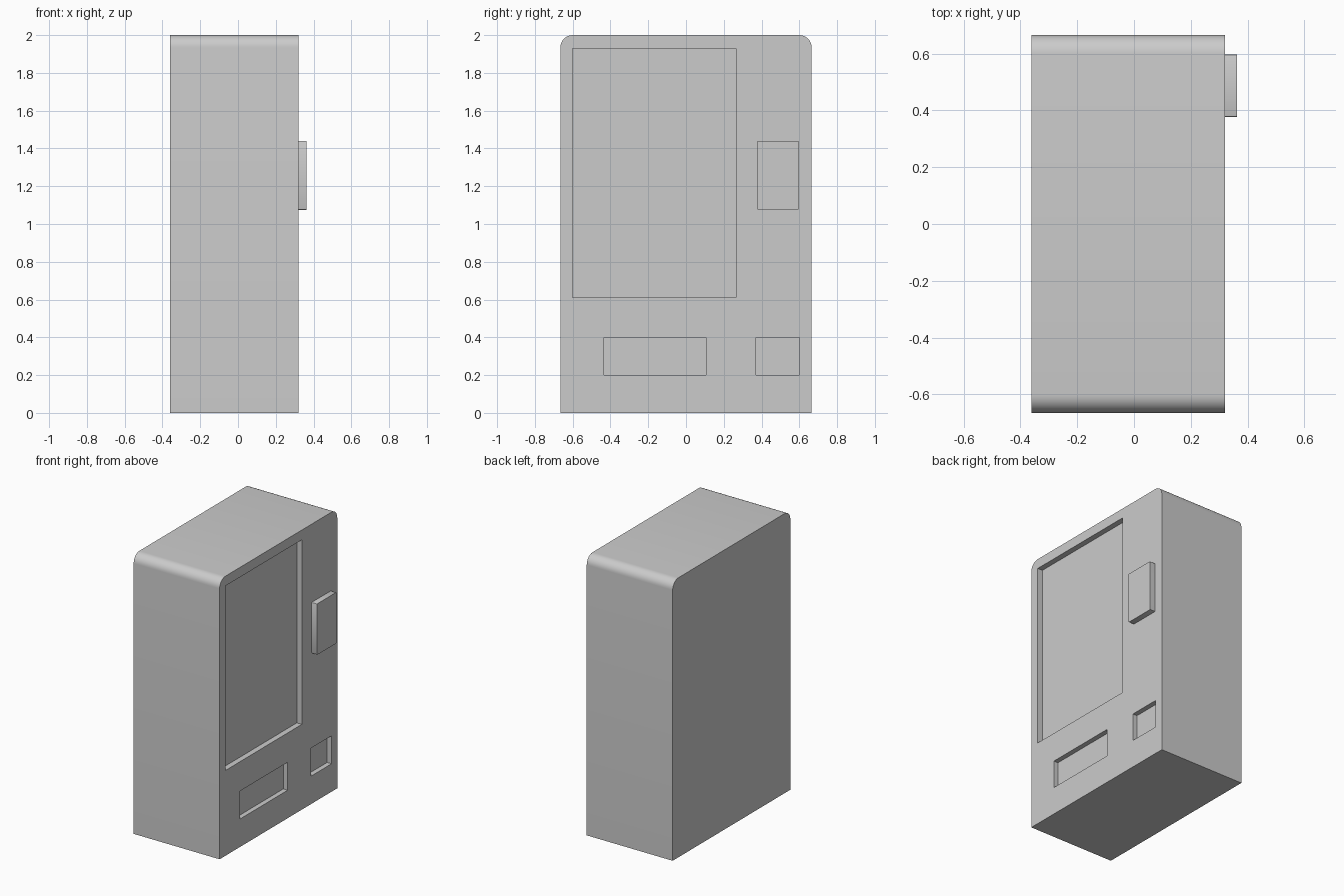
import bpy, bmesh
from math import sin, cos, pi

if "Cube" in bpy.data.objects:
    bpy.data.objects.remove(bpy.data.objects["Cube"])

FRONT, BACK = 0.32, -0.36      # machine faces +x
HALF_W, HEIGHT, R, SEG = 0.665, 2.0, 0.065, 8


def prism(name, profile, x0, x1):
    """Extrude a (y, z) profile from x0 to x1."""
    bm = bmesh.new()
    face = bm.faces.new([bm.verts.new((x0, y, z)) for y, z in profile])
    ext = bmesh.ops.extrude_face_region(bm, geom=[face])["geom"]
    verts = [v for v in ext if isinstance(v, bmesh.types.BMVert)]
    bmesh.ops.translate(bm, verts=verts, vec=(x1 - x0, 0, 0))
    bmesh.ops.recalc_face_normals(bm, faces=bm.faces)
    mesh = bpy.data.meshes.new(name)
    bm.to_mesh(mesh)
    bm.free()
    obj = bpy.data.objects.new(name, mesh)
    bpy.context.collection.objects.link(obj)
    return obj


def rect(y0, y1, z0, z1):
    return [(y0, z0), (y1, z0), (y1, z1), (y0, z1)]


def rounded(y0, y1, z0, z1, r, seg, corners):
    """Rectangle with the chosen corners rounded (0 = bottom left, anticlockwise)."""
    pts = []
    for i, (y, z) in enumerate(rect(y0, y1, z0, z1)):
        if i not in corners:
            pts.append((y, z))
            continue
        cy = y + r if i in (0, 3) else y - r
        cz = z + r if i < 2 else z - r
        start = pi + i * pi / 2
        pts += [(cy + r * cos(start + k * pi / 2 / seg),
                 cz + r * sin(start + k * pi / 2 / seg)) for k in range(seg + 1)]
    return pts


# Cabinet with rounded upper side edges
cabinet = prism("cabinet", rounded(-HALF_W, HALF_W, 0, HEIGHT, R, SEG, (2, 3)), BACK, FRONT)

# Recesses in the front: display window, delivery slot, change tray
recesses = [
    ("window_cutter", (-0.60, 0.265, 0.61, 1.93), 0.04),
    ("delivery_slot_cutter", (-0.435, 0.105, 0.20, 0.40), 0.035),
    ("change_tray_cutter", (0.37, 0.60, 0.20, 0.40), 0.035),
]
for name, box, depth in recesses:
    cutter = prism(name, rect(*box), FRONT - depth, FRONT + 0.1)
    cutter.hide_render = True
    cutter.hide_set(True)
    cutter.display_type = 'WIRE'
    mod = cabinet.modifiers.new(name, 'BOOLEAN')
    mod.operation = 'DIFFERENCE'
    mod.solver = 'EXACT'
    mod.object = cutter

# Raised payment panel with slightly eased corners
panel = prism("payment_panel", rounded(0.376, 0.596, 1.075, 1.44, 0.006, 2, (0, 1, 2, 3)),
              FRONT - 0.005, FRONT + 0.042)

# Smooth the rounded edges, keep the rest crisp
for obj in (cabinet, panel):
    bpy.ops.object.select_all(action='DESELECT')
    obj.select_set(True)
    bpy.context.view_layer.objects.active = obj
    bpy.ops.object.shade_smooth_by_angle(angle=pi / 6)
